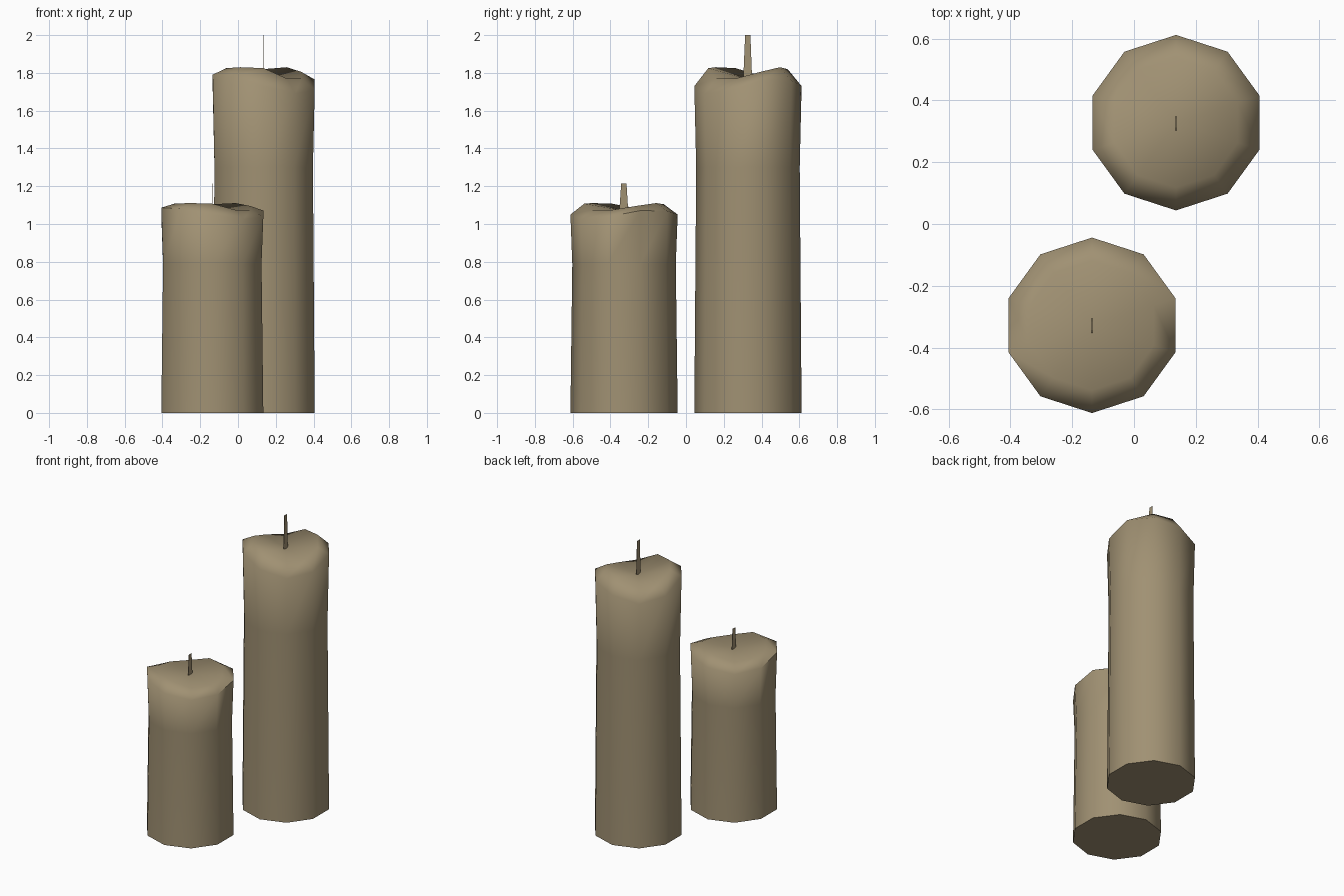
import bpy, bmesh, math

if "Cube" in bpy.data.objects:
    bpy.data.objects.remove(bpy.data.objects["Cube"])

SIDES = 10
wax = bpy.data.materials.new("tan wax")
wax.diffuse_color = (0.352, 0.283, 0.171, 1)
wax.use_nodes = True
wax.node_tree.nodes["Principled BSDF"].inputs["Base Color"].default_value = wax.diffuse_color

# Rim heights by side, starting at 18 degrees: high at two opposite corners, melted low at the others
INNER = [1.805, 1.83, 1.82, 1.77, 1.785, 1.825, 1.83, 1.825, 1.77, 1.77]
OUTER = [1.765, 1.76, 1.73, 1.69, 1.72, 1.79, 1.78, 1.73, 1.69, 1.71]


def finish(bm, name, loc, zscale):
    me = bpy.data.meshes.new(name)
    bm.to_mesh(me)
    bm.free()
    me.materials.append(wax)
    ob = bpy.data.objects.new(name, me)
    bpy.context.collection.objects.link(ob)
    for v in me.vertices:
        v.co.z *= zscale
    ob.location = (loc[0], loc[1], 0)
    return ob


def candle(name, loc, zscale):
    # Wax body: stacked decagon rings with a slight neck and a saddle-shaped rim
    bm = bmesh.new()
    rings = []
    for r, heights in ((0.284, [0] * SIDES), (0.274, [1.30] * SIDES),
                       (0.284, OUTER), (0.21, INNER)):
        ring = []
        for i, z in enumerate(heights):
            a = math.radians(18 + 36 * i)
            ring.append(bm.verts.new((r * math.cos(a), r * math.sin(a), z)))
        rings.append(ring)
    for lo, hi in zip(rings, rings[1:]):
        for i in range(SIDES):
            j = (i + 1) % SIDES
            bm.faces.new((lo[i], lo[j], hi[j], hi[i]))
    bm.faces.new(rings[0][::-1])
    # Melted pool: fan down to the wick
    centre = bm.verts.new((0, 0, 1.765))
    for i in range(SIDES):
        bm.faces.new((rings[-1][i], rings[-1][(i + 1) % SIDES], centre))
    body = finish(bm, name + "_wax", loc, zscale)
    bpy.ops.object.select_all(action='DESELECT')
    body.select_set(True)
    bpy.context.view_layer.objects.active = body
    bpy.ops.object.shade_smooth_by_angle(angle=math.radians(62))

    # Wick: thin tapered strip
    bm = bmesh.new()
    pts = [(-0.025, 1.765), (0.022, 1.765), (0.013, 2.0), (-0.015, 2.0)]
    front = [bm.verts.new((0.001, y, z)) for y, z in pts]
    back = [bm.verts.new((-0.001, y, z)) for y, z in pts]
    bm.faces.new(front)
    bm.faces.new(back[::-1])
    for i in range(4):
        j = (i + 1) % 4
        bm.faces.new((front[j], front[i], back[i], back[j]))
    finish(bm, name + "_wick", loc, zscale)


candle("tall_candle", (0.136, 0.328), 1.0)
candle("short_candle", (-0.136, -0.328), 0.607)
